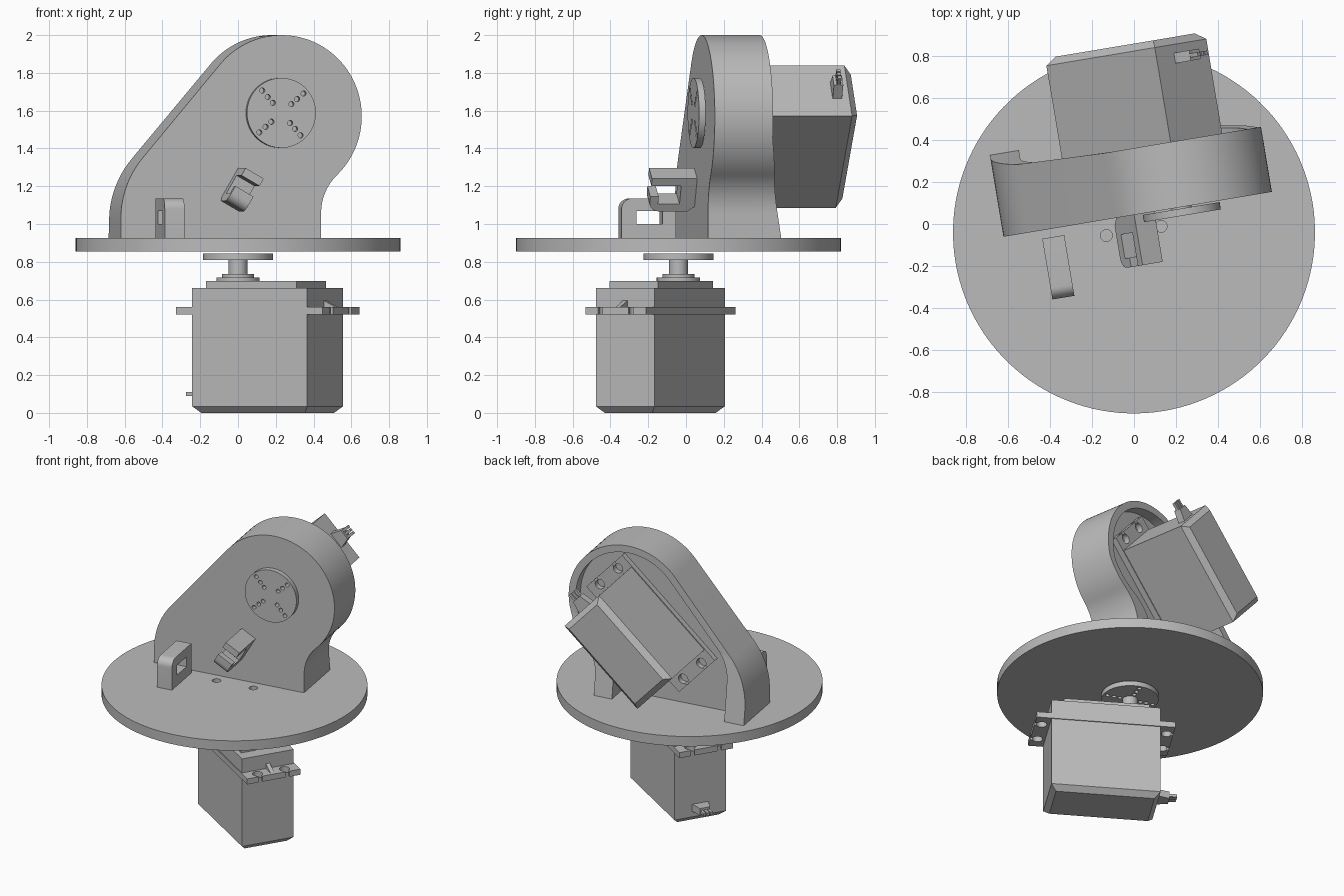
import bpy, bmesh
from math import sin, cos, acos, radians, pi, degrees
from mathutils import Matrix, Vector

cube = bpy.data.objects.get("Cube")
if cube:
    bpy.data.objects.remove(cube, do_unlink=True)

grey = bpy.data.materials.new("mid grey")
grey.use_nodes = True
grey.diffuse_color = (0.5, 0.5, 0.5, 1)
grey.node_tree.nodes["Principled BSDF"].inputs["Base Color"].default_value = (0.5, 0.5, 0.5, 1)


def frame(x, y, origin):
    x, y = Vector(x).normalized(), Vector(y).normalized()
    m = Matrix((x, y, x.cross(y))).transposed().to_4x4()
    m.translation = origin
    return m


def finish(name, bm, matrix):
    bmesh.ops.recalc_face_normals(bm, faces=bm.faces)
    me = bpy.data.meshes.new(name)
    bm.to_mesh(me)
    bm.free()
    me.materials.append(grey)
    me.shade_smooth()
    me.set_sharp_from_angle(angle=radians(25))
    ob = bpy.data.objects.new(name, me)
    ob.matrix_world = matrix
    bpy.context.collection.objects.link(ob)
    return ob


def prism(name, outlines, z0, z1, matrix, chamfer=0):
    """Extrude one or more flat outlines from z0 to z1."""
    bm = bmesh.new()
    for pts in outlines:
        low = [bm.verts.new((p[0], p[1], z0)) for p in pts]
        high = [bm.verts.new((p[0], p[1], z1)) for p in pts]
        bm.faces.new(low)
        bm.faces.new(high)
        for i in range(len(pts)):
            j = i - 1
            bm.faces.new((low[j], low[i], high[i], high[j]))
    if chamfer:
        edges = [e for e in bm.edges if all(v.co.z == low[0].co.z for v in e.verts)]
        bmesh.ops.bevel(bm, geom=edges, offset=chamfer, segments=1, affect='EDGES')
    return finish(name, bm, matrix)


def arc(cx, cy, r, a0, a1, n):
    return [(cx + r * cos(radians(a0 + (a1 - a0) * i / n)),
             cy + r * sin(radians(a0 + (a1 - a0) * i / n))) for i in range(n + 1)]


def circle(cx, cy, r, n=48):
    return arc(cx, cy, r, 0, 360, n)[:-1]


def rect(x0, x1, y0, y1):
    return [(x0, y0), (x1, y0), (x1, y1), (x0, y1)]


def cut(ob, cutter):
    mod = ob.modifiers.new("cut", 'BOOLEAN')
    mod.operation, mod.solver, mod.object = 'DIFFERENCE', 'EXACT', cutter
    bpy.context.view_layer.update()
    with bpy.context.temp_override(object=ob, active_object=ob):
        bpy.ops.object.modifier_apply(modifier=mod.name)
    bpy.data.objects.remove(cutter, do_unlink=True)
    ob.data.set_sharp_from_angle(angle=radians(25))


def servo(prefix, m):
    """Motor with its shaft on the local z axis and its body along local x."""
    mid, half, wide = 0.184, 0.357, 0.182
    end = mid - half
    prism(prefix + "_body", [rect(end, mid + half, -wide, wide)], 0, 0.66, m, 0.035)
    prism(prefix + "_lid", [rect(mid - 0.29, mid + 0.27, -0.15, 0.15)], 0.65, 0.697, m)
    # mounting ears with open screw slots and a stiffening rib
    ears = prism(prefix + "_mounting_ears", [rect(mid - 0.454, mid + 0.454, -0.188, 0.188)], 0.52, 0.56, m)
    for s in (-1, 1):
        holes = [circle(mid + s * 0.408, b, 0.034, 20) for b in (-0.095, 0.095)]
        cut(ears, prism("ear_hole_cutter", holes, 0.5, 0.58, m))
        slots = [rect(mid + s * 0.45 - 0.03, mid + s * 0.45 + 0.03, b - 0.014, b + 0.014)
                 for b in (-0.095, 0.095)]
        cut(ears, prism("ear_slot_cutter", slots, 0.5, 0.58, m))
        rib = [(mid + s * 0.35, 0.555), (mid + s * 0.44, 0.555), (mid + s * 0.35, 0.598)]
        prism(prefix + "_ear_rib", [rib], -0.014, 0.014,
              m @ frame((1, 0, 0), (0, 0, 1), (0, 0, 0)))
    # stepped output shaft
    for part, r, z0, z1 in (("collar", 0.115, 0.69, 0.718), ("collar_step", 0.085, 0.71, 0.735),
                            ("shaft", 0.05, 0.73, 0.82)):
        prism(prefix + "_" + part, [circle(0, 0, r)], z0, z1, m)
    # round horn with four rows of holes
    horn = prism(prefix + "_horn", [circle(0, 0, 0.185, 64)], 0.81, 0.845, m)
    turn = m.to_euler().z if prefix == "base_motor" else radians(43)
    holes = [circle(r * cos(turn + radians(45 + 90 * k)), r * sin(turn + radians(45 + 90 * k)), 0.014, 12)
             for k in range(4) for r in (0.071, 0.112, 0.157)]
    cut(horn, prism("horn_hole_cutter", holes, 0.8, 0.86, m))
    # cable plug and three wires
    plug = [(end + 0.01, -0.06), (end + 0.01, 0.06), (end - 0.08, 0.035), (end - 0.08, -0.035)]
    prism(prefix + "_plug", [plug], 0.075, 0.125, m)
    prism(prefix + "_wires", [rect(end - 0.13, end - 0.07, b - 0.009, b + 0.009)
                              for b in (-0.025, 0, 0.025)], 0.09, 0.11, m)


# lower motor
servo("base_motor", frame((0.853, -0.522, 0), (0.522, 0.853, 0), (0, -0.04, 0)))

# everything above shares one turned frame
top = Matrix.Translation((0, -0.04, 0)) @ Matrix.Rotation(radians(9.5), 4, 'Z')

# turntable
BASE = 0.925
table = prism("turntable", [circle(0, 0, 0.86, 128)], 0.855, BASE, top)
cut(table, prism("table_hole_cutter", [circle(x, 0.007, 0.028, 24) for x in (-0.132, 0.132)], 0.8, 1, top))


def bracket_outline(rad, left, right, big, small):
    """Round head with a sloping flank on the left and a flared neck on the right."""
    cx, cz = 0.248, 1.57
    n = radians(140)
    lz = cz + (rad - big - (left + big - cx) * cos(n)) / sin(n)
    a = acos((right + small - cx) / (rad + small))
    rz = cz - (rad + small) * sin(a)
    d = degrees(a)
    return ([(left, BASE)] + arc(left + big, lz, big, 180, 140, 10)
            + arc(cx, cz, rad, 140, -d, 48)
            + arc(right + small, rz, small, 180 - d, 180, 12) + [(right, BASE)])


# bracket plate, with the deeper rim behind it
PLATE_BACK = 0.32
upright = top @ frame((1, 0, 0), (0, 0, 1), (0, PLATE_BACK, 0))
outer = bracket_outline(0.43, -0.615, 0.46, 0.5, 0.28)
inner = bracket_outline(0.38, -0.475, 0.33, 0.3, 0.28)
prism("bracket_plate", [outer], 0, 0.238, upright)

bm = bmesh.new()
rings = []
for o, i in zip(outer, inner):
    def depth(z):
        return PLATE_BACK - 0.395 - 0.08 * min(1, max(0, (1.45 - z) / 0.525))
    rings.append([bm.verts.new(c) for c in ((*o, 0), (*o, depth(o[1])), (*i, depth(i[1])), (*i, 0))])
for p, q in zip(rings, rings[1:]):
    for k in range(4):
        bm.faces.new((p[k], q[k], q[k - 1], p[k - 1]))
bm.faces.new(rings[0])
bm.faces.new(rings[-1])
finish("bracket_rim", bm, upright)

# upper motor, lying back through the bracket
c, s = cos(radians(43)), sin(radians(43))
servo("arm_motor", top @ frame((-c, 0, -s), (s, 0, -c), (0.24, 0.885, 1.588)))

# square cable loop standing on the table
side = top @ frame((0, 1, 0), (0, 0, 1), (-0.382, 0, 0))
shape = [(0.042, BASE), (0.042, 1.135)] + arc(-0.195, 1.08, 0.055, 90, 180, 8) + [(-0.25, BASE)]
loop = prism("cable_loop", [shape], -0.053, 0.053, side)
cut(loop, prism("loop_cutter", [rect(-0.17, -0.03, 1.0, 1.07)], -0.1, 0.1, side))

# tilted open cable clip on the bracket front
tilt = top @ frame((0, 1, 0), (0.5, 0, 0.866), (-0.037, 0, 1.095))
clip = ([(0.085, 0.2), (-0.16, 0.2), (-0.16, 0.155), (0, 0.155), (0, 0.045), (-0.115, 0.045),
         (-0.115, 0.09), (-0.16, 0.09)] + arc(-0.11, 0.05, 0.05, 180, 270, 6) + [(0.045, 0), (0.085, 0.03)])
prism("cable_clip", [clip], -0.056, 0.056, tilt)
